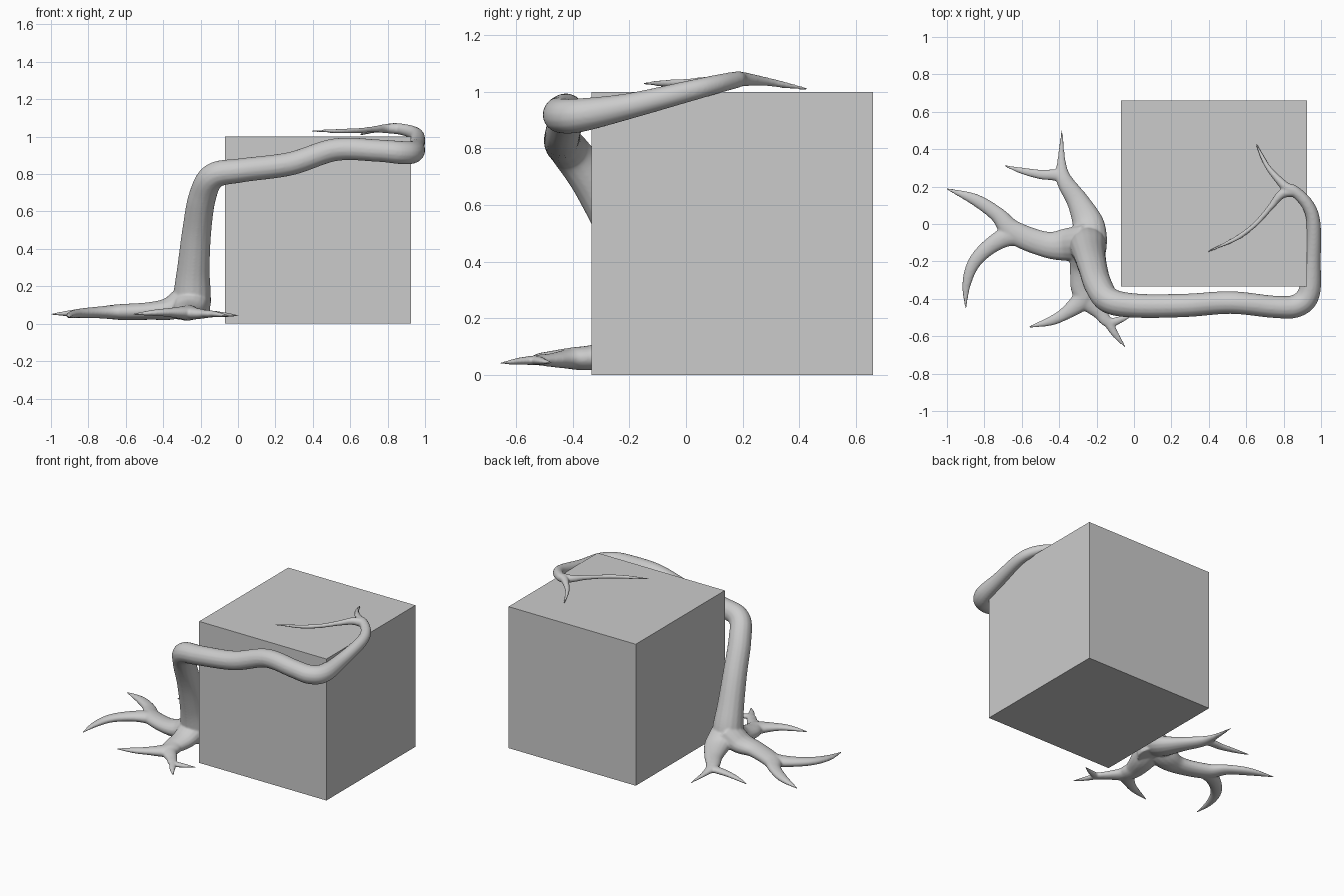
import bpy, bmesh
from math import cos, sin, pi
from mathutils import Vector

SIDES, STEPS = 16, 8


def smooth_path(pts):
    """Catmull-Rom samples of (x, y, z, radius) points."""
    p = [Vector(q) for q in pts]
    p = [p[0] * 2 - p[1]] + p + [p[-1] * 2 - p[-2]]
    out = []
    for a, b, c, d in zip(p, p[1:], p[2:], p[3:]):
        for i in range(STEPS):
            t = i / STEPS
            out.append((b * 2 + (c - a) * t + (a * 2 - b * 5 + c * 4 - d) * t * t
                        + (b * 3 - a - c * 3 + d) * t ** 3) / 2)
    return out + [p[-2]]


def tube(bm, pts, flat=1.0):
    """Closed tapering tube; flat squashes its height."""
    path = smooth_path(pts)
    pos = [v.xyz for v in path]
    last = len(pos) - 1
    tan = [(pos[min(i + 1, last)] - pos[max(i - 1, 0)]).normalized() for i in range(last + 1)]
    q = Vector((0, 0, 1)).rotation_difference(tan[0])
    rings = []
    for i, v in enumerate(path):
        if i:
            q = tan[i - 1].rotation_difference(tan[i]) @ q
        r = max(v.w, 0.005)
        ring = []
        for k in range(SIDES):
            a = 2 * pi * k / SIDES
            o = q @ Vector((cos(a) * r, sin(a) * r, 0))
            o.z *= flat
            ring.append(bm.verts.new(pos[i] + o))
        rings.append(ring)
    for a, b in zip(rings, rings[1:]):
        for k in range(SIDES):
            n = (k + 1) % SIDES
            bm.faces.new((a[k], a[n], b[n], b[k]))
    bm.faces.new(rings[0][::-1])
    bm.faces.new(rings[-1])


# stone block
bpy.ops.mesh.primitive_cube_add(size=1, location=(0.428, 0.163, 0.5))
block = bpy.context.object
block.name = "block"
block.scale = (0.995, 0.995, 1)

bm = bmesh.new()

# trunk climbing, wrapping round the block and tapering onto its top
tube(bm, [(-0.25, -0.11, 0.05, 0.10), (-0.245, -0.12, 0.16, 0.10), (-0.238, -0.16, 0.30, 0.087),
          (-0.22, -0.235, 0.50, 0.078), (-0.19, -0.33, 0.68, 0.074), (-0.13, -0.41, 0.79, 0.07),
          (0.02, -0.437, 0.82, 0.065), (0.28, -0.435, 0.855, 0.063), (0.52, -0.42, 0.93, 0.061),
          (0.75, -0.443, 0.925, 0.06), (0.87, -0.437, 0.915, 0.062), (0.935, -0.37, 0.918, 0.06),
          (0.953, -0.2, 0.95, 0.046), (0.96, 0.0, 1.0, 0.038), (0.93, 0.10, 1.025, 0.034),
          (0.86, 0.175, 1.042, 0.03), (0.81, 0.20, 1.045, 0.026), (0.73, 0.285, 1.036, 0.016),
          (0.69, 0.35, 1.024, 0.012), (0.653, 0.43, 1.01, 0.005)])

# second top twig
tube(bm, [(0.86, 0.175, 1.042, 0.03), (0.79, 0.16, 1.043, 0.025), (0.73, 0.09, 1.04, 0.017),
          (0.65, 0.0, 1.033, 0.014), (0.55, -0.075, 1.03, 0.013), (0.395, -0.148, 1.03, 0.005)])

# spreading roots, each forking in two
fork_a = (-0.64, -0.045, 0.062, 0.062)
fork_b = (-0.375, 0.24, 0.058, 0.042)
fork_c = (-0.275, -0.40, 0.058, 0.058)
fork_d = (-0.14, -0.525, 0.052, 0.027)
roots = [
    [(-0.25, -0.1, 0.15, 0.10), (-0.35, -0.11, 0.085, 0.09), (-0.47, -0.11, 0.068, 0.07), fork_a,
     (-0.73, 0.05, 0.064, 0.042), (-0.85, 0.13, 0.058, 0.032), (-1.005, 0.19, 0.05, 0.005)],
    [(-0.52, -0.1, 0.066, 0.06), (-0.64, -0.06, 0.062, 0.058), (-0.75, -0.105, 0.06, 0.046),
     (-0.85, -0.2, 0.055, 0.036), (-0.895, -0.32, 0.045, 0.024), (-0.9, -0.452, 0.035, 0.005)],
    [(-0.235, -0.1, 0.13, 0.095), (-0.245, 0.0, 0.08, 0.085), (-0.30, 0.12, 0.062, 0.06), fork_b,
     (-0.388, 0.35, 0.05, 0.021), (-0.385, 0.505, 0.04, 0.005)],
    [(-0.34, 0.19, 0.06, 0.044), (-0.39, 0.255, 0.056, 0.034), (-0.5, 0.265, 0.052, 0.026),
     (-0.6, 0.285, 0.05, 0.018), (-0.695, 0.312, 0.045, 0.005)],
    [(-0.25, -0.12, 0.13, 0.10), (-0.26, -0.22, 0.08, 0.085), (-0.275, -0.32, 0.062, 0.067), fork_c,
     (-0.37, -0.48, 0.06, 0.035), (-0.45, -0.52, 0.058, 0.025), (-0.565, -0.552, 0.05, 0.005)],
    [(-0.275, -0.34, 0.06, 0.062), (-0.25, -0.41, 0.056, 0.052), (-0.19, -0.47, 0.052, 0.037), fork_d,
     (-0.1, -0.59, 0.048, 0.019), (-0.045, -0.66, 0.04, 0.005)],
    [(-0.19, -0.47, 0.052, 0.034), fork_d, (-0.07, -0.51, 0.048, 0.019), (0.005, -0.475, 0.042, 0.005)],
]
for r in roots:
    tube(bm, r, 0.68)

bmesh.ops.recalc_face_normals(bm, faces=bm.faces)
mesh = bpy.data.meshes.new("climbing_root")
bm.to_mesh(mesh)
bm.free()
root = bpy.data.objects.new("climbing_root", mesh)
bpy.context.collection.objects.link(root)

# fuse the tubes into one organic skin
remesh = root.modifiers.new("fuse", 'REMESH')
remesh.mode = 'VOXEL'
remesh.voxel_size = 0.006
remesh.use_smooth_shade = True
soften = root.modifiers.new("soften", 'SMOOTH')
soften.factor = 0.5
soften.iterations = 10
